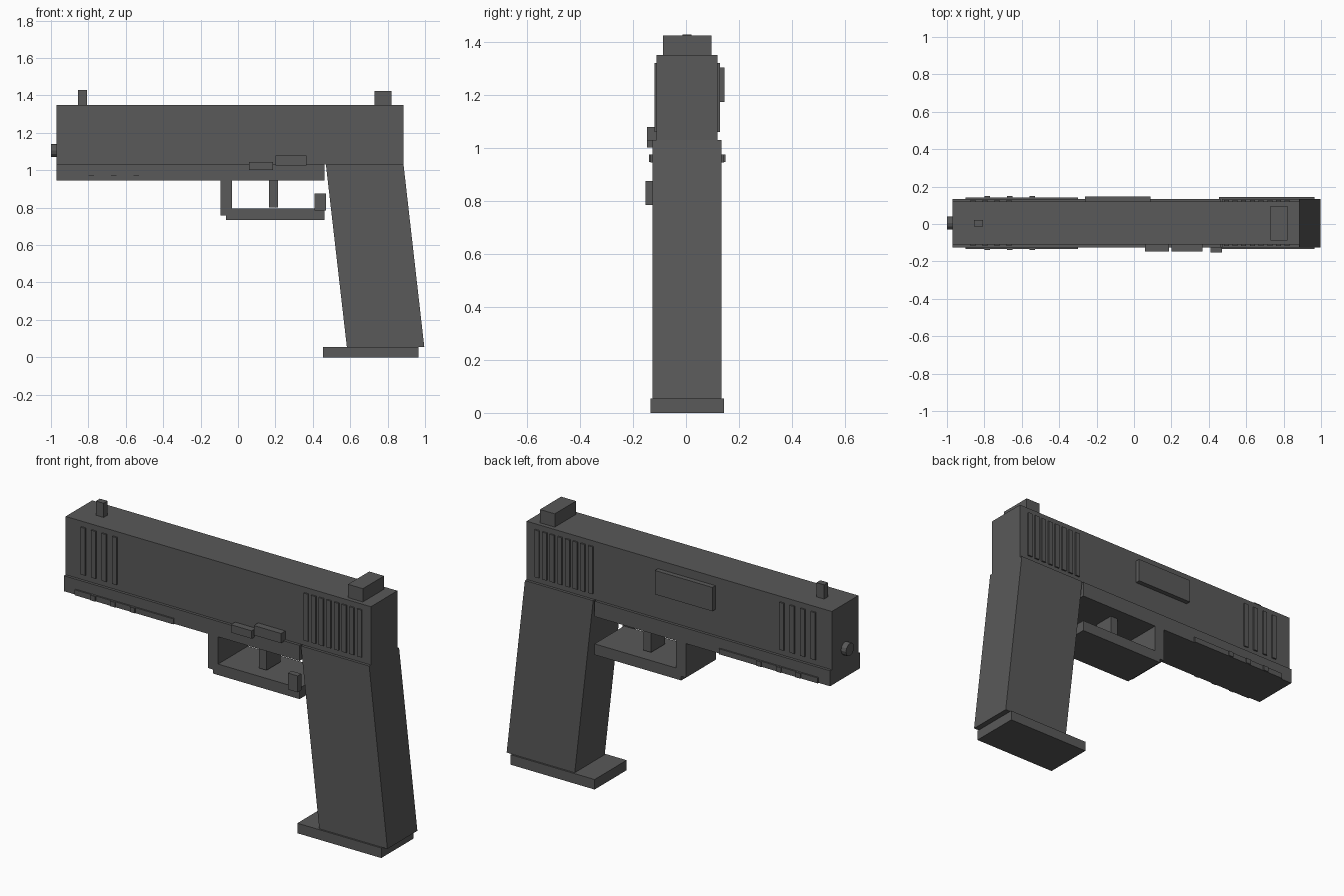
import bpy
import bmesh
import math

if "Cube" in bpy.data.objects:
    bpy.data.objects.remove(bpy.data.objects["Cube"])

CY = 0.0045  # centre line in y

metal = bpy.data.materials.new("dark_grey")
metal.diffuse_color = (0.1, 0.1, 0.1, 1)
metal.use_nodes = True
metal.node_tree.nodes["Principled BSDF"].inputs["Base Color"].default_value = metal.diffuse_color


def finish(name, bm):
    bmesh.ops.recalc_face_normals(bm, faces=bm.faces)
    me = bpy.data.meshes.new(name)
    bm.to_mesh(me)
    bm.free()
    me.materials.append(metal)
    ob = bpy.data.objects.new(name, me)
    bpy.context.collection.objects.link(ob)
    return ob


def prism(name, outline, y0, y1):
    """Extrude an x-z outline from y0 to y1."""
    bm = bmesh.new()
    face = bm.faces.new([bm.verts.new((x, y0, z)) for x, z in outline])
    ext = bmesh.ops.extrude_face_region(bm, geom=[face])
    verts = [v for v in ext["geom"] if isinstance(v, bmesh.types.BMVert)]
    bmesh.ops.translate(bm, verts=verts, vec=(0, y1 - y0, 0))
    return finish(name, bm)


def box(name, x0, x1, z0, z1, y0, y1):
    return prism(name, [(x0, z0), (x1, z0), (x1, z1), (x0, z1)], y0, y1)


def centred(name, x0, x1, z0, z1, half):
    return box(name, x0, x1, z0, z1, CY - half, CY + half)


def both_sides(name, x0, x1, z0, z1, inner, outer):
    box(name + "_left", x0, x1, z0, z1, CY - outer, CY - inner)
    box(name + "_right", x0, x1, z0, z1, CY + inner, CY + outer)


# Main body
centred("slide", -0.97, 0.885, 1.03, 1.35, 0.115)
centred("frame", -0.97, 0.462, 0.945, 1.03, 0.13)
prism("grip", [(0.582, 0.055), (0.996, 0.055), (0.885, 1.03), (0.47, 1.03)],
      CY - 0.13, CY + 0.13)
centred("base_plate", 0.455, 0.965, 0, 0.055, 0.139)

# Sights
centred("front_sight", -0.855, -0.808, 1.35, 1.428, 0.017)
centred("rear_sight", 0.73, 0.82, 1.35, 1.423, 0.092)

# Barrel tip
bm = bmesh.new()
bmesh.ops.create_cone(bm, cap_ends=True, segments=12, radius1=0.035,
                      radius2=0.035, depth=0.06)
tip = finish("barrel_tip", bm)
tip.rotation_euler = (0, math.pi / 2, 0)
tip.location = (-0.97, CY, 1.105)

# Trigger guard and trigger
centred("guard_post", -0.093, -0.033, 0.757, 0.945, 0.13)
centred("guard_bar", -0.065, 0.462, 0.735, 0.795, 0.13)
centred("trigger", 0.167, 0.213, 0.80, 0.945, 0.06)

# Grip ridges on the slide
for i in range(8):
    x = 0.48 + 0.0465 * i
    both_sides(f"rear_ridge_{i}", x, x + 0.027, 1.06, 1.32, 0.11, 0.123)
for i in range(4):
    x = -0.874 + 0.064 * i
    both_sides(f"front_ridge_{i}", x, x + 0.027, 1.06, 1.32, 0.11, 0.123)

# Accessory rail with small notches
both_sides("rail", -0.9, -0.3, 0.945, 0.975, 0.12, 0.138)
for i in range(3):
    x = -0.80 + 0.12 * i
    both_sides(f"rail_notch_{i}", x, x + 0.03, 0.946, 0.974, 0.12, 0.144)

# Controls and port plate
box("slide_catch", 0.2, 0.365, 1.025, 1.078, -0.148, -0.105)
box("takedown_lever", 0.06, 0.187, 1.002, 1.045, -0.148, -0.105)
box("release_button", 0.41, 0.47, 0.785, 0.875, -0.153, -0.122)
box("port_plate", -0.262, 0.087, 1.172, 1.303, 0.11, 0.146)
